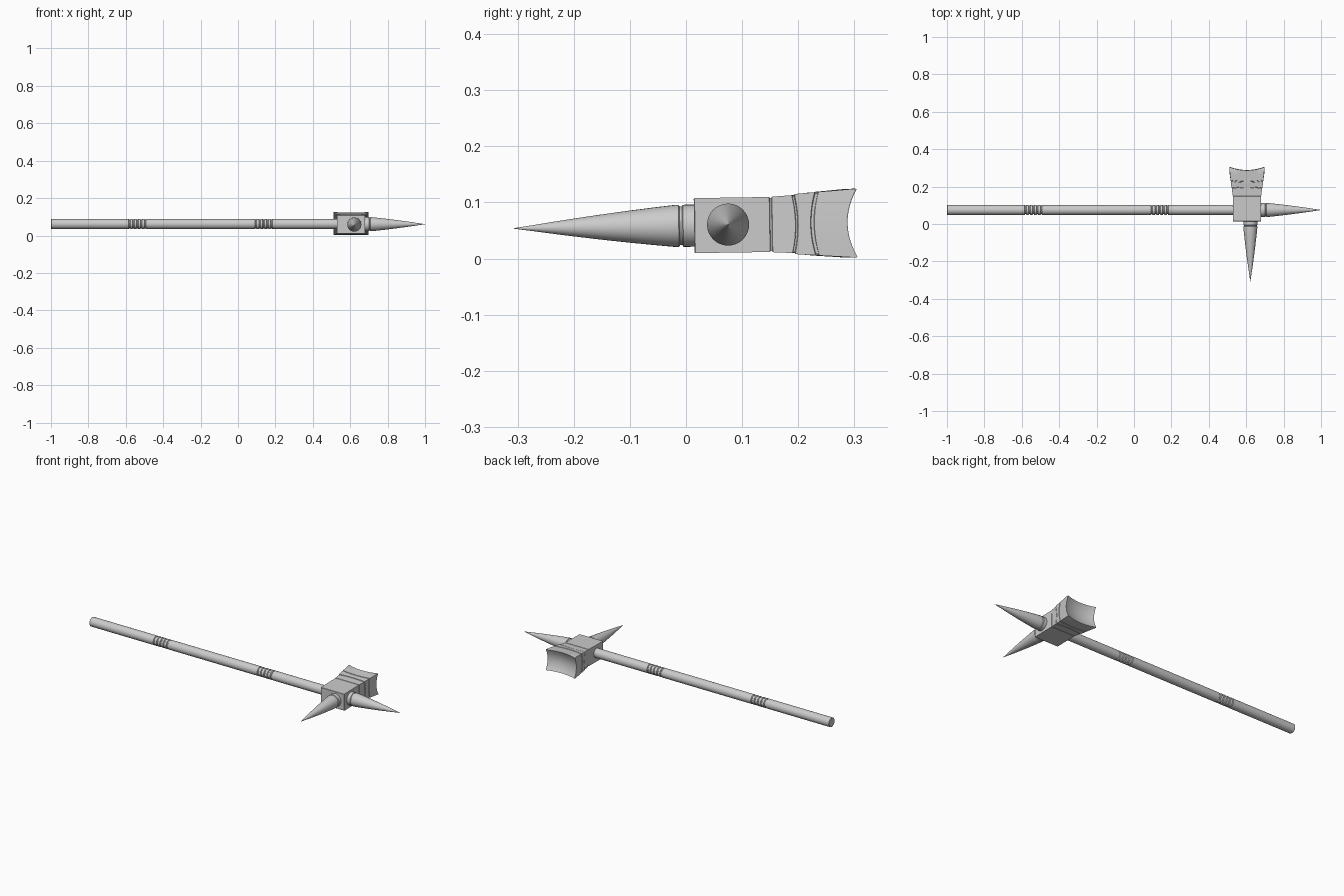
import bpy, bmesh, math
from mathutils import Matrix, Vector

if "Cube" in bpy.data.objects:
    bpy.data.objects.remove(bpy.data.objects["Cube"])

PIVOT = Vector((0.604, 0.075, 0.0595))
TILT = Matrix.Translation(PIVOT) @ Matrix.Rotation(0.0155, 4, 'X') @ Matrix.Translation(-PIVOT)


def finish(bm, name):
    bmesh.ops.recalc_face_normals(bm, faces=bm.faces)
    bm.transform(TILT)
    mesh = bpy.data.meshes.new(name)
    bm.to_mesh(mesh)
    bm.free()
    obj = bpy.data.objects.new(name, mesh)
    bpy.context.collection.objects.link(obj)
    bpy.ops.object.select_all(action='DESELECT')
    obj.select_set(True)
    bpy.context.view_layer.objects.active = obj
    bpy.ops.object.shade_smooth_by_angle(angle=math.radians(30))
    return obj


def bridge(bm, rings):
    n = len(rings[0])
    for a, b in zip(rings, rings[1:]):
        for i in range(n):
            j = (i + 1) % n
            bm.faces.new((a[i], a[j], b[j], b[i]))


def lathe(name, profile, origin, direction, sides=32):
    """Turn (distance, radius) points around an axis; caps both ends."""
    bm = bmesh.new()
    rot = Vector(direction).to_track_quat('Z', 'Y')
    rings = []
    for d, r in profile:
        rings.append([bm.verts.new(Vector(origin) + rot @ Vector((
            r * math.cos(2 * math.pi * i / sides),
            r * math.sin(2 * math.pi * i / sides), d))) for i in range(sides)])
    bridge(bm, rings)
    bm.faces.new(rings[0])
    bm.faces.new(rings[-1])
    return finish(bm, name)


# Shaft with two sets of turned grooves
R = 0.0268
shaft = [(-1.0, R - 0.002), (-0.998, R)]
for start in (-0.585, 0.09):
    for k in range(5):
        x = start + k * 0.021
        shaft += [(x, R), (x + 0.003, R - 0.004), (x + 0.007, R - 0.004), (x + 0.010, R)]
shaft.append((0.56, R))
lathe("shaft", shaft, (0, PIVOT.y, PIVOT.z + 0.002), (1, 0, 0))


# Spikes: collar with a groove, then a slightly bellied cone
def spike(name, origin, direction, length):
    r, c = 0.0375, 0.034
    prof = [(-0.01, r), (0.020, r), (0.022, r - 0.003), (0.026, r - 0.003), (0.028, r), (c, r)]
    for k in range(1, 9):
        t = k / 8
        prof.append((c + (length - c) * t, max(r * (1 - t) * (1 + 0.22 * t), 0.0004)))
    lathe(name, prof, origin, direction)


spike("top_spike", (0.680, PIVOT.y, PIVOT.z + 0.001), (1, 0, 0), 0.320)
spike("back_spike", (0.622, 0.015, PIVOT.z), (0, -1, 0), 0.322)


# Hammer head: rectangular loft with a concave striking face
def rectangle(n=12):
    side = [-1 + 2 * i / n for i in range(n)]
    return ([(t, -1) for t in side] + [(1, t) for t in side]
            + [(-t, 1) for t in side] + [(-1, -t) for t in side])


# rows: y at corners, half width, half height, dish depth
rows = [(0.0145, 0.0745, 0.0475, 0), (0.016, 0.076, 0.049, 0),
        (0.149, 0.076, 0.049, 0), (0.150, 0.0745, 0.0475, 0),
        (0.153, 0.0745, 0.0475, 0), (0.154, 0.0765, 0.0495, 0),
        (0.189, 0.081, 0.0515, -0.006), (0.190, 0.0795, 0.050, -0.006),
        (0.193, 0.0795, 0.050, -0.006), (0.194, 0.083, 0.0535, -0.006),
        (0.230, 0.0865, 0.0562, 0.008), (0.231, 0.0845, 0.0542, 0.008),
        (0.236, 0.0845, 0.0542, 0.008), (0.237, 0.0872, 0.0568, 0.008),
        (0.270, 0.091, 0.059, 0.013), (0.303, 0.0945, 0.0614, 0.017),
        (0.305, 0.0935, 0.0604, 0.017)]
bm = bmesh.new()
rings = []


def ring(y, hx, hz, dish, s=1.0):
    rings.append([bm.verts.new((PIVOT.x + u * s * hx,
                                y - dish * (2 - (u * s) ** 2 - (v * s) ** 2),
                                PIVOT.z + v * s * hz)) for u, v in rectangle()])


for row in rows:
    ring(*row)
for s in (0.85, 0.7, 0.55, 0.4, 0.25, 0.1):
    ring(*rows[-1], s)
bridge(bm, rings)
bm.faces.new(rings[0])
bm.faces.new(rings[-1])
finish(bm, "hammer_head")
